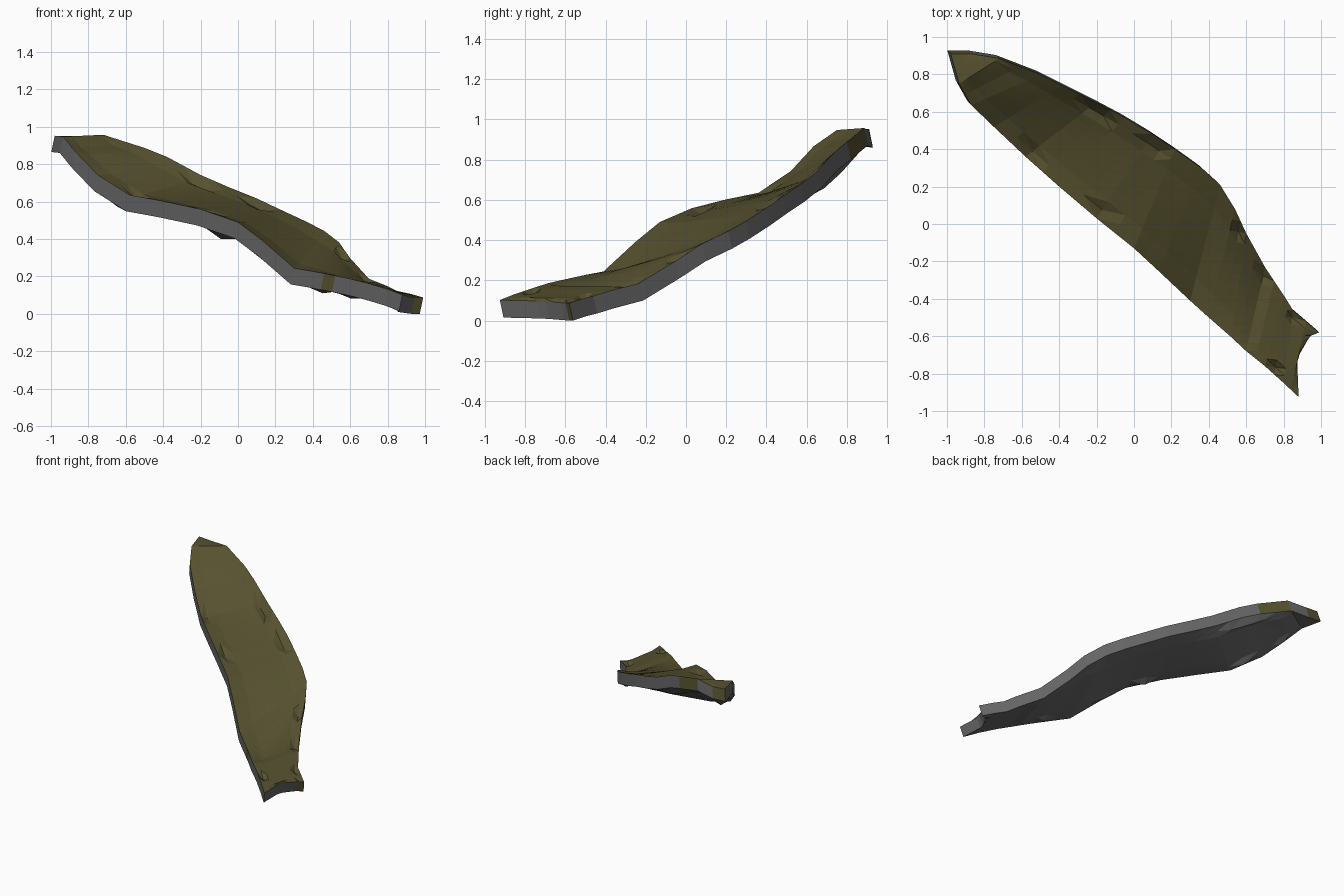
import bpy, bmesh, random
from mathutils import Vector

if "Cube" in bpy.data.objects:
    bpy.data.objects.remove(bpy.data.objects["Cube"])

random.seed(11)

# left and right rim of the sloping slab, paired from high end to low end
LEFT = [(-.98, .91, .955), (-.935, .75, .95), (-.87, .635, .87), (-.75, .52, .745),
        (-.58, .36, .638), (-.4, .2, .605), (-.2, .03, .562), (0, -.13, .493),
        (.13, -.25, .395), (.3, -.41, .247), (.4, -.5, .23), (.52, -.605, .207),
        (.6, -.68, .19), (.7, -.76, .165), (.8, -.85, .135), (.88, -.925, .105)]
RIGHT = [(-.87, .91, .948), (-.72, .885, .96), (-.5, .80, .89), (-.38, .74, .842),
         (-.2, .65, .745), (-.05, .57, .68), (.1, .48, .62), (.22, .4, .563),
         (.36, .3, .498), (.46, .21, .447), (.54, .08, .385), (.6, -.05, .3),
         (.7, -.23, .19), (.8, -.38, .15), (.85, -.46, .125), (.99, -.58, .095)]
# broken low end
END = [(.88, -.925, .105), (.872, -.72, .1), (.94, -.6, .09), (.99, -.58, .09)]
DROP = Vector((-.018, .018, -.087))   # from top sheet to under sheet
SAG = .018                            # the middle lies lower than the rims
NC = 11


def along(path, t):
    f = t * (len(path) - 1)
    i = min(int(f), len(path) - 2)
    return Vector(path[i]).lerp(Vector(path[i + 1]), f - i)


def material(name, rgb):
    m = bpy.data.materials.new(name)
    m.diffuse_color = (*rgb, 1)
    m.use_nodes = True
    m.node_tree.nodes["Principled BSDF"].inputs["Base Color"].default_value = m.diffuse_color
    return m


# points ruled between the two rims
rows = 2 * len(LEFT) - 1
grid = []
for r in range(rows):
    t = r / (rows - 1)
    a, b = along(LEFT, t), along(RIGHT, t)
    line = []
    for c in range(NC):
        s = c / (NC - 1)
        p = a.lerp(b, s) if r < rows - 1 else along(END, s)
        if 2 < r < rows - 6:
            p.z -= SAG * min(1, 5 * s, 5 * (1 - s))
        line.append(p)
    grid.append(line)

bm = bmesh.new()


def sheet(offset, edge_chance, last):
    """One surface of the slab, with scattered pits near both rims."""
    out = []
    for r, line in enumerate(grid):
        vs = []
        for c, p in enumerate(line):
            q = p + offset
            if c in (1, NC - 2) and 2 < r < last and random.random() < edge_chance:
                q.z -= random.uniform(.02, .035)
            vs.append(bm.verts.new(q))
        out.append(vs)
    return out


top = sheet(Vector(), .15, rows - 2)
under = sheet(DROP, .2, rows - 8)
for r in range(rows - 1):
    for c in range(NC - 1):
        for g, mat in ((top, 0), (under, 1)):
            q = [g[r][c], g[r + 1][c], g[r + 1][c + 1], g[r][c + 1]]
            if mat:
                q.reverse()
            bm.faces.new(q).material_index = mat

# rim wall, grey with a few olive stretches
loop = ([(r, 0) for r in range(rows)] + [(rows - 1, c) for c in range(1, NC)]
        + [(r, NC - 1) for r in range(rows - 2, -1, -1)]
        + [(0, c) for c in range(NC - 2, 0, -1)])
for (r, c), (r2, c2) in zip(loop, loop[1:] + loop[:1]):
    f = bm.faces.new([top[r][c], under[r][c], under[r2][c2], top[r2][c2]])
    m = f.calc_center_median()
    back_stretch = c == c2 == NC - 1 and -.74 < m.x < -.56
    high_tip = r == r2 == 0
    low_tip = r == r2 == rows - 1 and m.x > .93
    front_patch = c == c2 == 0 and .45 < m.x < .505
    olive = back_stretch or high_tip or low_tip or front_patch
    f.material_index = 0 if olive else 1

bmesh.ops.triangulate(bm, faces=bm.faces[:])
bmesh.ops.recalc_face_normals(bm, faces=bm.faces[:])

# stand on the ground
low = min(v.co.z for v in bm.verts)
for v in bm.verts:
    v.co.z -= low

me = bpy.data.meshes.new("ground_slab")
bm.to_mesh(me)
bm.free()
me.materials.append(material("olive_ground", (.095, .083, .029)))
me.materials.append(material("grey_rock", (.13, .13, .133)))
bpy.context.collection.objects.link(bpy.data.objects.new("ground_slab", me))
